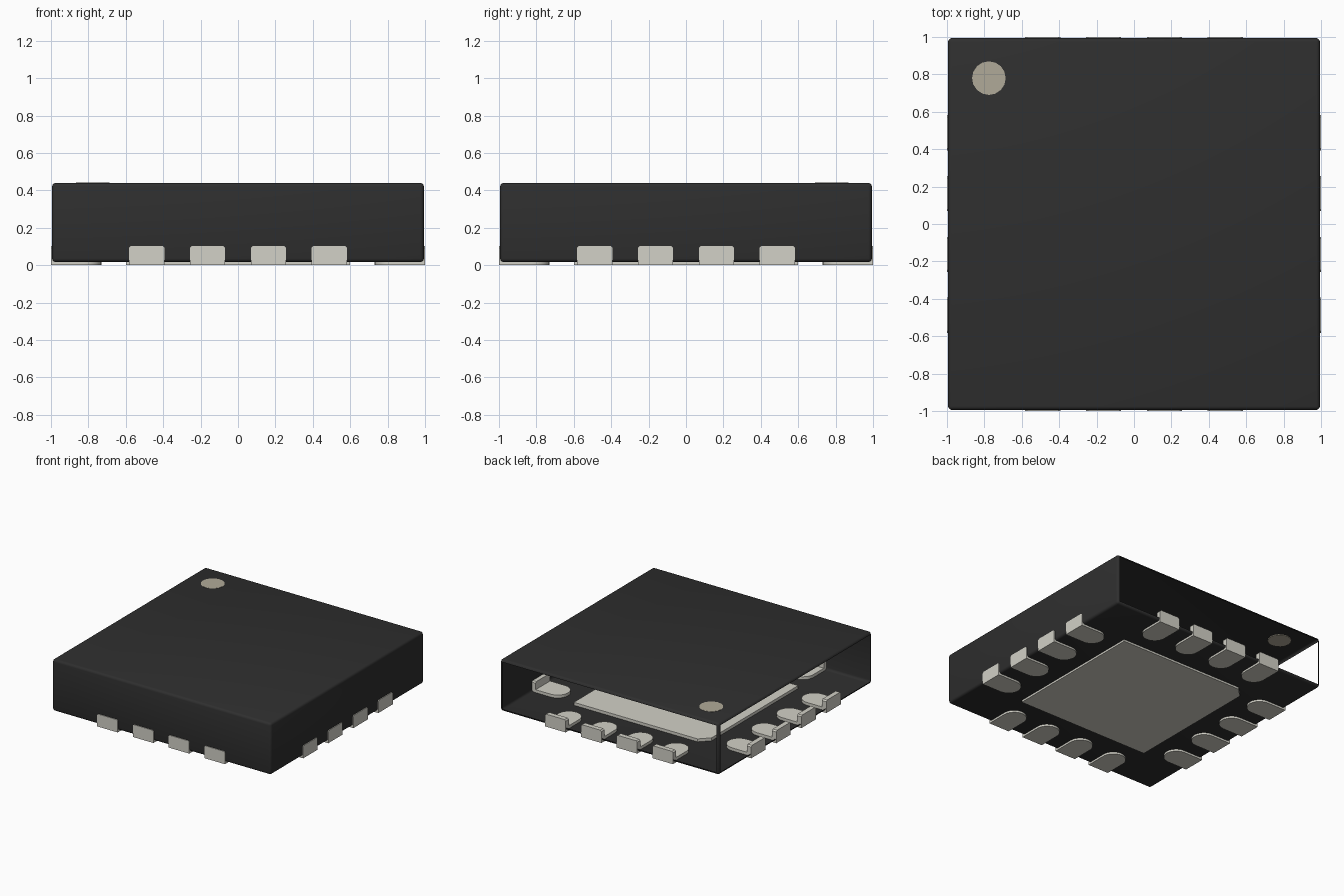
import bpy, bmesh
from math import pi, sin, cos
from mathutils import Matrix, Vector

if "Cube" in bpy.data.objects:
    bpy.data.objects.remove(bpy.data.objects["Cube"], do_unlink=True)


def material(name, rgb):
    m = bpy.data.materials.new(name)
    m.use_nodes = True
    m.diffuse_color = (*rgb, 1)
    m.node_tree.nodes["Principled BSDF"].inputs["Base Color"].default_value = (*rgb, 1)
    return m


BLACK = material("black plastic", (0.028, 0.028, 0.028))
METAL = material("metal grey", (0.645, 0.635, 0.57))
LABEL = material("light brown mark", (0.435, 0.4, 0.316))


def finish(bm, name, mat, matrix=Matrix()):
    mesh = bpy.data.meshes.new(name)
    bm.to_mesh(mesh)
    bm.free()
    mesh.materials.append(mat)
    obj = bpy.data.objects.new(name, mesh)
    bpy.context.collection.objects.link(obj)
    obj.matrix_world = matrix
    bpy.ops.object.select_all(action="DESELECT")
    obj.select_set(True)
    bpy.context.view_layer.objects.active = obj
    bpy.ops.object.shade_smooth_by_angle(angle=pi / 6)
    return obj


def prism(bm, outline, depth, matrix=Matrix()):
    """Extrude a flat outline along its local z."""
    face = bm.faces.new([bm.verts.new((x, y, 0)) for x, y in outline])
    new = bmesh.ops.extrude_face_region(bm, geom=[face])["geom"]
    top = [v for v in new if isinstance(v, bmesh.types.BMVert)]
    bmesh.ops.translate(bm, vec=(0, 0, depth), verts=top)
    bmesh.ops.transform(bm, matrix=matrix, verts=list({*face.verts, *top}))
    bmesh.ops.recalc_face_normals(bm, faces=bm.faces)


# Hollow body shell: rounded edges, with the back and right-hand -x walls open
HALF, BOTTOM, TOP = 0.994, 0.016, 0.44
bm = bmesh.new()
bmesh.ops.create_cube(bm, size=1, matrix=Matrix.Translation((0, 0, (BOTTOM + TOP) / 2))
                      @ Matrix.Diagonal((2 * HALF, 2 * HALF, TOP - BOTTOM, 1)))
bmesh.ops.bevel(bm, geom=bm.edges[:], offset=0.02, segments=3, profile=0.5, affect="EDGES")
bm.normal_update()
open_walls = [f for f in bm.faces if f.calc_area() > 0.3
              and max(f.normal.y, -f.normal.x) > 0.99]
bmesh.ops.delete(bm, geom=open_walls, context="FACES")
finish(bm, "body_shell", BLACK)

# Side contacts: round-ended foot plus upright tab, four on each side
THICK, HALF_W, TAB_H, INNER = 0.04, 0.094, 0.103, 0.73
foot = [(HALF_W, 1 - THICK), (-HALF_W, 1 - THICK)]
foot += [(-HALF_W * cos(a), INNER + HALF_W - HALF_W * sin(a))
         for a in (pi * i / 12 for i in range(13))]
C = 0.01
tab = [(-HALF_W, 0), (HALF_W, 0), (HALF_W, TAB_H - C), (HALF_W - C, TAB_H),
       (C - HALF_W, TAB_H), (-HALF_W, TAB_H - C)]
upright = Matrix.Translation((0, 1, 0)) @ Matrix.Rotation(pi / 2, 4, "X")
for s, side in enumerate(("back", "right", "front", "left")):
    for i in range(4):
        bm = bmesh.new()
        prism(bm, foot, THICK)
        prism(bm, tab, THICK, upright)
        place = Matrix.Rotation(s * pi / 2, 4, "Z") @ Matrix.Translation(((i - 1.5) * 0.325, 0, 0))
        finish(bm, f"{side}_contact_{i + 1}", METAL, place)

# Central thermal pad with one clipped corner
P, CUT = 0.6, 0.075
bm = bmesh.new()
prism(bm, [(-P, -P), (P, -P), (P, P), (CUT - P, P), (-P, P - CUT)], THICK)
finish(bm, "thermal_pad", METAL)

# Round orientation mark set into the top
bm = bmesh.new()
bmesh.ops.create_cone(bm, cap_ends=True, segments=16, radius1=0.09, radius2=0.09, depth=0.008,
                      matrix=Matrix.Translation((-0.776, 0.78, TOP - 0.002)))
finish(bm, "corner_mark", LABEL)
